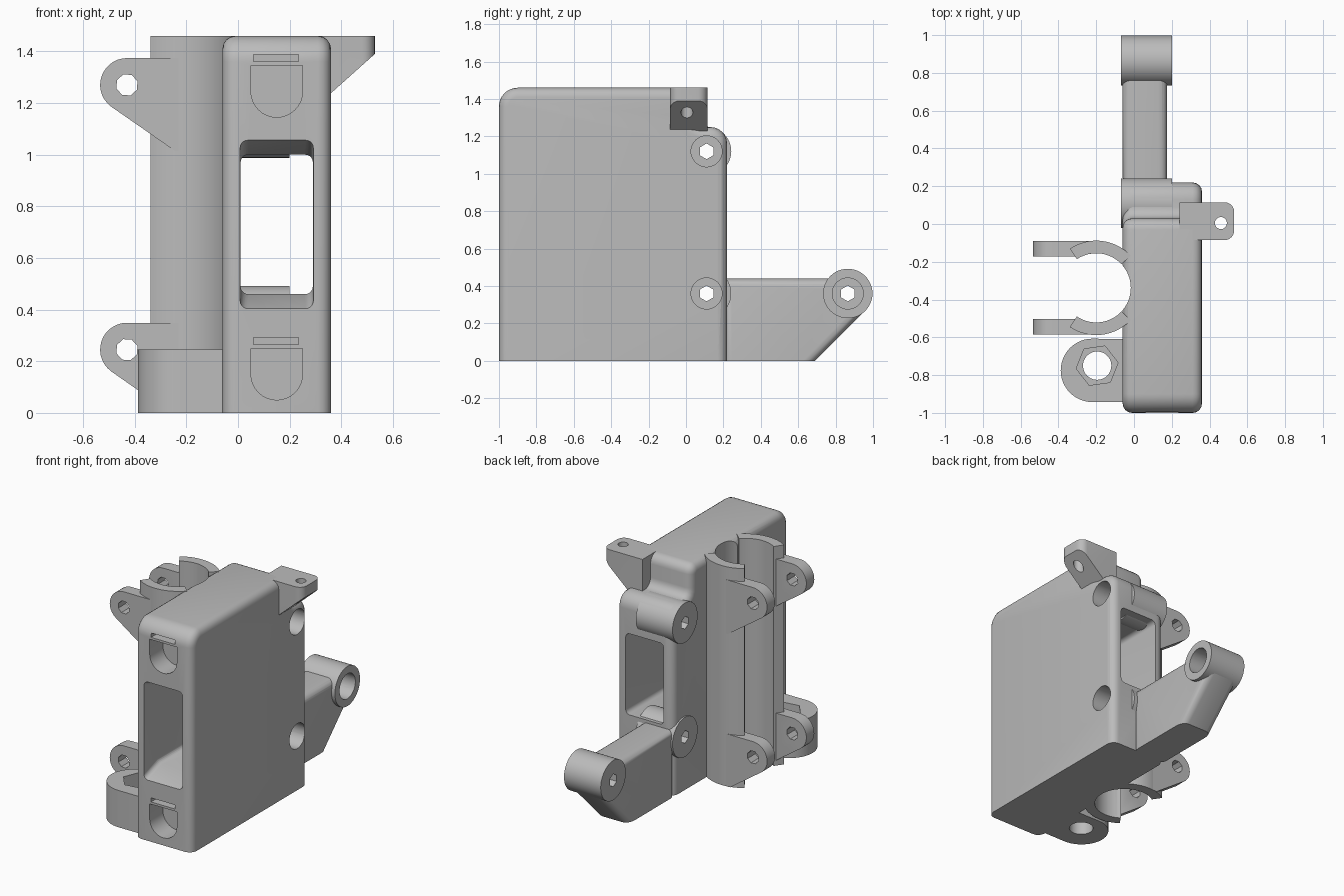
import bpy, bmesh
from math import sin, cos, pi, radians
from mathutils import Vector

if "Cube" in bpy.data.objects:
    bpy.data.objects.remove(bpy.data.objects["Cube"], do_unlink=True)

grey = bpy.data.materials.new("plain_grey")
grey.use_nodes = True
grey.diffuse_color = (0.5, 0.5, 0.5, 1)
grey.node_tree.nodes["Principled BSDF"].inputs["Base Color"].default_value = (0.5, 0.5, 0.5, 1)


def arc(cx, cy, r, start, end, n=16):
    steps = [radians(start + (end - start) * i / n) for i in range(n + 1)]
    return [(cx + r * cos(a), cy + r * sin(a)) for a in steps]


def ring(cx, cy, r, n=40, turn=0):
    return arc(cx, cy, r, turn, turn + 360, n)[:-1]


def rounded(x0, x1, y0, y1, r):
    corners = [(x1 - r, y1 - r, 0), (x0 + r, y1 - r, 90), (x0 + r, y0 + r, 180), (x1 - r, y0 + r, 270)]
    return [p for cx, cy, a in corners for p in arc(cx, cy, r, a, a + 90, 5)]


def place(axis, p, d):
    return {"x": (d, p[0], p[1]), "y": (p[0], d, p[1]), "z": (p[0], p[1], d)}[axis]


def prism(name, axis, outline, lo, hi, end_outline=None, rim=0, rim_segments=4):
    """Extrude an outline along an axis, optionally rounding the rims above the floor."""
    bm = bmesh.new()
    a = [bm.verts.new(place(axis, p, lo)) for p in outline]
    b = [bm.verts.new(place(axis, p, hi)) for p in (end_outline or outline)]
    caps = [bm.faces.new(a), bm.faces.new(b)]
    n = len(a)
    for i in range(n):
        j = (i + 1) % n
        bm.faces.new((a[i], a[j], b[j], b[i]))
    bmesh.ops.recalc_face_normals(bm, faces=bm.faces)
    if rim:
        edges = [e for f in caps for e in f.edges if max(v.co.z for v in e.verts) > 0.001]
        bmesh.ops.bevel(bm, geom=edges, offset=rim, segments=rim_segments,
                        profile=0.5, affect="EDGES", clamp_overlap=True)
    mesh = bpy.data.meshes.new(name)
    bm.to_mesh(mesh)
    bm.free()
    obj = bpy.data.objects.new(name, mesh)
    bpy.context.collection.objects.link(obj)
    mesh.materials.append(grey)
    return obj


cutters = []


def cutter(*args, **kw):
    obj = prism("cutter", *args, **kw)
    obj.hide_render = True
    cutters.append(obj)
    return obj


def combine(obj, tools, operation="DIFFERENCE"):
    bpy.context.view_layer.objects.active = obj
    for tool in tools:
        mod = obj.modifiers.new("cut", "BOOLEAN")
        mod.operation, mod.solver, mod.object = operation, "EXACT", tool
        bpy.ops.object.modifier_apply(modifier=mod.name)


parts = []
pivots = {"upper": (0.11, 1.12), "lower": (0.11, 0.36), "arm": (0.865, 0.36)}
drills = {k: cutter("x", ring(*p, 0.042, 6, 30), -0.3, 0.6) for k, p in pivots.items()}

# Channel that holds the round tube
TX, TY, INNER, OUTER = -0.2, -0.338, 0.183, 0.25
channel = cutter("z", ring(TX, TY, INNER, 64), -0.1, 1.6)

# Housing: stepped side profile with rounded rims
side = [(-1, 0), (0.22, 0)] + arc(0.13, 1.16, 0.09, 0, 90, 6)
side += arc(0.09, 1.31, 0.06, 270, 180, 5) + arc(-0.03, 1.40, 0.06, 0, 90, 5)
side += arc(-0.9, 1.36, 0.1, 90, 180, 8)
housing = prism("main_housing", "x", side, -0.06, 0.36, rim=0.05)
cuts = [channel, drills["upper"], drills["lower"]]
cuts.append(cutter("y", rounded(0.01, 0.29, 0.46, 1.0, 0.03), -1.1, 0.5))
cuts.append(cutter("y", rounded(0.008, 0.292, 0.40, 1.06, 0.03), -1.01, -0.85,
                   rounded(0.011, 0.289, 0.461, 0.999, 0.03)))
for key in ("upper", "lower"):
    cuts.append(cutter("x", ring(*pivots[key], 0.083), 0.2, 0.5))
for z in (0, 1.095):
    pocket = [(0.25, z + 0.25), (0.05, z + 0.25)] + arc(0.15, z + 0.15, 0.1, 180, 360)
    cuts.append(cutter("y", pocket, -1.1, -0.86))
    slot = [(0.06, z + 0.265), (0.235, z + 0.265), (0.235, z + 0.292), (0.06, z + 0.292)]
    cuts.append(cutter("y", slot, -1.1, -0.93))
combine(housing, cuts)
parts.append(housing)

# Rear arm
arm = prism("rear_arm", "x", [(0.2, 0), (0.69, 0), (0.97, 0.28), (0.865, 0.44), (0.2, 0.44)],
            -0.06, 0.175, rim=0.045)
combine(arm, [cutter("x", ring(*pivots["arm"], 0.083), 0.08, 0.5), drills["arm"]])
parts.append(arm)

# Pivot bosses
for key, p in pivots.items():
    boss = prism(key + "_pivot_boss", "x", ring(*p, 0.132, 48), -0.07, 0.2)
    holes = [drills[key]]
    if key == "arm":
        holes.append(cutter("x", ring(*p, 0.083), 0.08, 0.5))
    combine(boss, holes)
    parts.append(boss)

# Curved clamp walls and their pairs of lugs
for label, s in (("rear", 1), ("front", -1)):
    wall = arc(TX, TY, OUTER, 43 * s, 124 * s, 20) + arc(TX, TY, INNER, 124 * s, 43 * s, 20)
    parts.append(prism(label + "_clamp_wall", "z", wall, 0, 1.46))
    for level, z in (("lower", 0.245), ("upper", 1.27)):
        top = z + 0.104
        lug = [(-0.22, top)] + arc(-0.43, z, 0.104, 90, 234, 14)
        if level == "upper":
            lug += [(-0.245, z - 0.255), (-0.22, z - 0.255)]
        else:
            lug += [(-0.262, 0), (-0.22, 0)]
        lo, hi = sorted((TY + s * 0.165, TY + s * 0.248))
        plate = prism(label + "_" + level + "_lug", "y", lug, lo, hi)
        combine(plate, [channel, cutter("y", ring(-0.43, z, 0.043, 8, 20), -1, 0.5)])
        parts.append(plate)

# Nut holder at the lower front side
foot = [(-0.03, -0.61)] + arc(-0.22, -0.775, 0.168, 90, 270, 24) + [(-0.03, -0.943)]
holder = prism("nut_holder", "z", foot, 0, 0.245)
combine(holder, [cutter("z", ring(-0.195, -0.75, 0.075), -0.1, 0.5),
                 cutter("z", ring(-0.195, -0.75, 0.112, 6, 8), 0.13, 0.5)])
parts.append(holder)

# Top mounting tab with a sloping underside
tab = prism("top_tab", "y", [(0.24, 1.46), (0.53, 1.46), (0.53, 1.39), (0.36, 1.238), (0.24, 1.13)],
            -0.085, 0.115)
outline = [(0.2, 0.115), (0.2, -0.085)] + arc(0.48, -0.035, 0.05, -90, 0, 6) + arc(0.48, 0.065, 0.05, 0, 90, 6)
combine(tab, [cutter("z", outline, 1, 1.6)], "INTERSECT")
combine(tab, [cutter("z", ring(0.46, 0.005, 0.032, 20), 1, 1.6)])
# Keep the wedge clear of the upper screw recess
combine(tab, [cutter("x", ring(*pivots["upper"], 0.083), 0.2, 0.5)])
parts.append(tab)

for obj in cutters:
    bpy.data.objects.remove(obj, do_unlink=True)

# Smooth curves while keeping machined edges crisp
bpy.ops.object.select_all(action="DESELECT")
for obj in parts:
    obj.select_set(True)
bpy.context.view_layer.objects.active = housing
bpy.ops.object.shade_smooth_by_angle(angle=radians(30))
